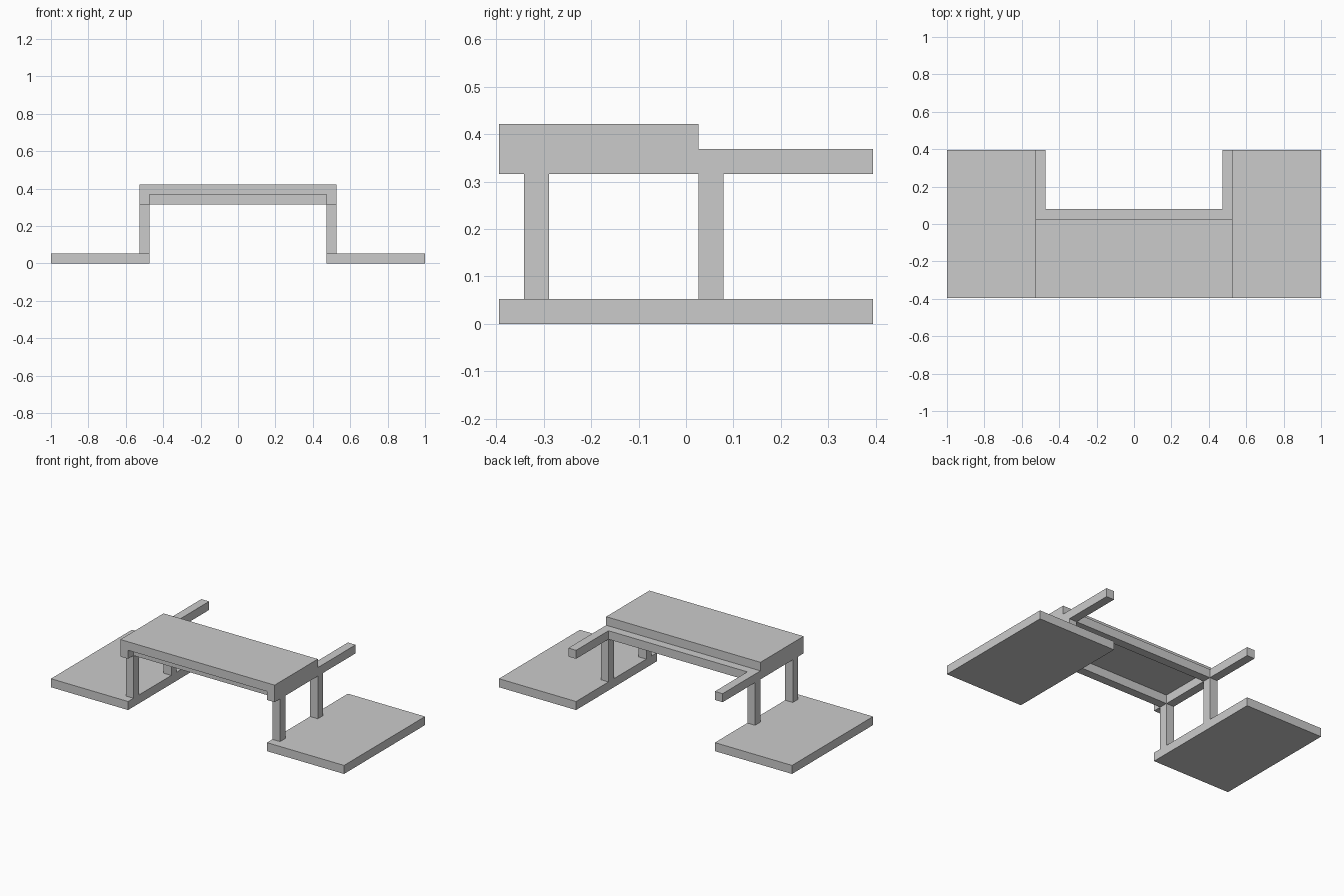
import bpy
import bmesh
from mathutils import Vector

if "Cube" in bpy.data.objects:
    bpy.data.objects.remove(bpy.data.objects["Cube"])

U = 1 / 19  # thickness of every plank and bar


def box(name, x, y, z):
    """Box from (min, max) ranges given in plank thicknesses."""
    lo, hi = (Vector(c) * U for c in zip(x, y, z))
    bm = bmesh.new()
    bmesh.ops.create_cube(bm, size=1)
    bmesh.ops.scale(bm, vec=hi - lo, verts=bm.verts)
    bmesh.ops.translate(bm, vec=(lo + hi) / 2, verts=bm.verts)
    mesh = bpy.data.meshes.new(name)
    bm.to_mesh(mesh)
    bm.free()
    obj = bpy.data.objects.new(name, mesh)
    bpy.context.collection.objects.link(obj)
    return obj


def box_pair(name, x, y, z):
    """Matching boxes on the right and left sides."""
    box("right_" + name, x, y, z)
    box("left_" + name, (-x[1], -x[0]), y, z)


DEPTH = (-7.5, 7.5)
SIDE = (9, 10)
ROWS = {"front": (-6.5, -5.5), "rear": (0.5, 1.5)}

# Floor plates and the long side rails above them
box_pair("floor_plate", (9, 19), DEPTH, (0, 1))
box_pair("side_rail", SIDE, DEPTH, (6, 7))

# Legs and the crossbars joining the rails
for row, y in ROWS.items():
    box_pair(row + "_leg", SIDE, y, (1, 6))
    box(row + "_crossbar", (-9, 9), y, (6, 7))

# Top slab resting on the frame
box("top_slab", (-10, 10), (-7.5, 0.5), (7, 8))
